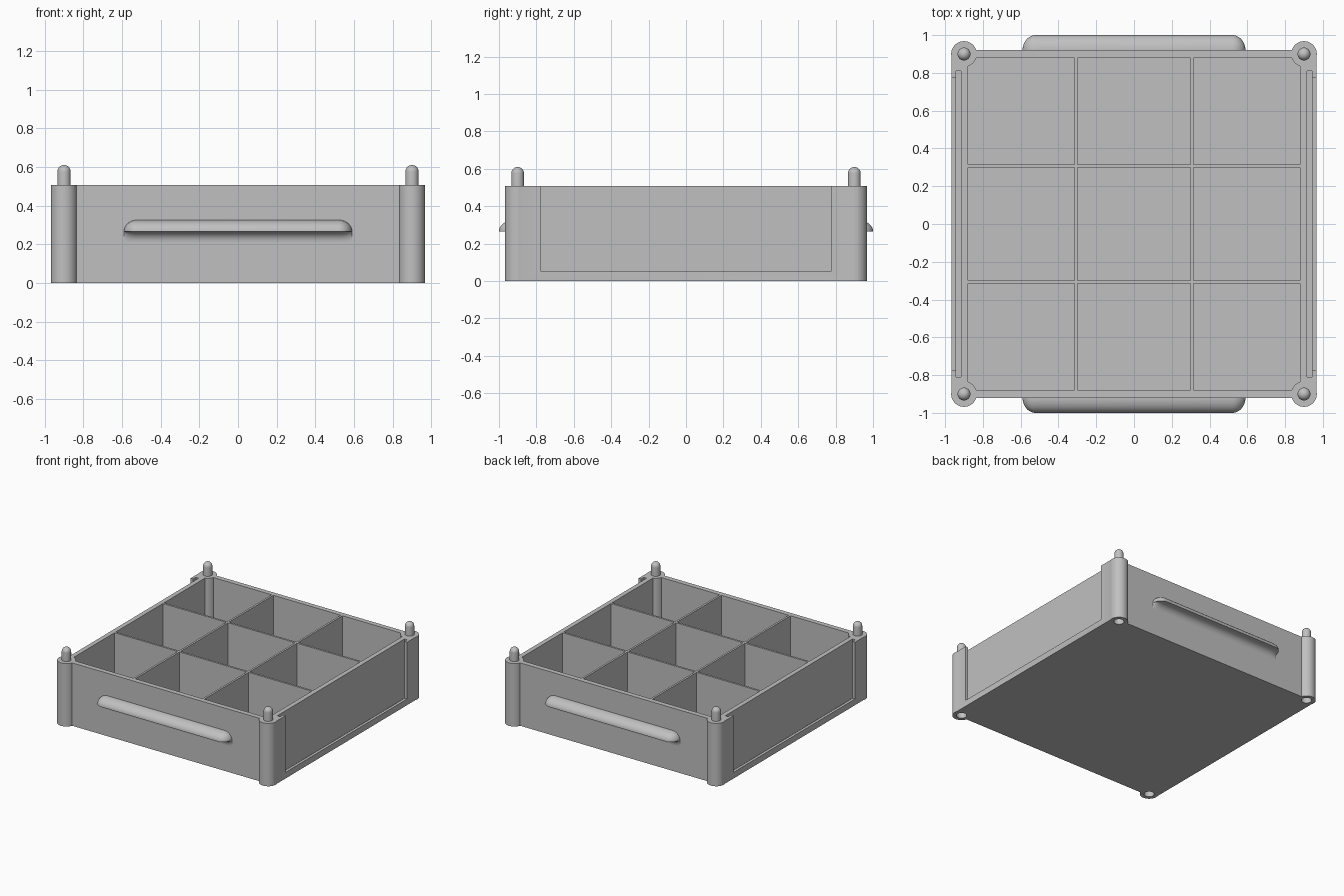
import bpy, bmesh, math

if "Cube" in bpy.data.objects:
    bpy.data.objects.remove(bpy.data.objects["Cube"], do_unlink=True)

grey = bpy.data.materials.new("light_grey")
grey.use_nodes = True
COLOR = (0.53, 0.53, 0.53, 1)
grey.diffuse_color = COLOR
grey.node_tree.nodes["Principled BSDF"].inputs["Base Color"].default_value = COLOR

HEIGHT = 0.507
WALL_X, WALL_Y, INNER = 0.965, 0.92, 0.88
FLOOR = 0.03
CORNER, POST_R = 0.9, 0.068
DIVIDER_AT, DIVIDER_T = 0.308, 0.016
corners = [(sx * CORNER, sy * CORNER) for sx in (-1, 1) for sy in (-1, 1)]


def finish(bm, name):
    bmesh.ops.recalc_face_normals(bm, faces=bm.faces)
    mesh = bpy.data.meshes.new(name)
    bm.to_mesh(mesh)
    bm.free()
    obj = bpy.data.objects.new(name, mesh)
    bpy.context.collection.objects.link(obj)
    mesh.materials.append(grey)
    return obj


def box(name, x0, x1, y0, y1, z0, z1):
    bm = bmesh.new()
    bmesh.ops.create_cube(bm, size=1)
    for v in bm.verts:
        v.co = (x1 if v.co.x > 0 else x0, y1 if v.co.y > 0 else y0, z1 if v.co.z > 0 else z0)
    return finish(bm, name)


def lathe(name, profile, x, y, steps=40):
    """Closed solid of revolution from (radius, height) points."""
    bm = bmesh.new()
    verts = [bm.verts.new((x + r, y, z)) for r, z in profile]
    edges = [bm.edges.new(pair) for pair in zip(verts, verts[1:])]
    bmesh.ops.spin(bm, geom=verts + edges, cent=(x, y, 0), axis=(0, 0, 1),
                   angle=2 * math.pi, steps=steps)
    bmesh.ops.remove_doubles(bm, verts=bm.verts, dist=1e-5)
    return finish(bm, name)


def cylinder(name, x, y, r, z0, z1):
    return lathe(name, [(0, z0), (r, z0), (r, z1), (0, z1)], x, y)


def combine(target, tool, operation):
    """Apply a boolean and discard the tool."""
    tool.hide_render = True
    mod = target.modifiers.new("combine", "BOOLEAN")
    mod.operation, mod.solver, mod.object = operation, "EXACT", tool
    bpy.ops.object.select_all(action="DESELECT")
    bpy.context.view_layer.objects.active = target
    target.select_set(True)
    bpy.ops.object.modifier_apply(modifier=mod.name)
    bpy.data.objects.remove(tool, do_unlink=True)


def smooth(obj):
    bpy.ops.object.select_all(action="DESELECT")
    bpy.context.view_layer.objects.active = obj
    obj.select_set(True)
    bpy.ops.object.shade_smooth_by_angle(angle=math.radians(35))


# Open tray with corner posts
tray = box("tray", -WALL_X, WALL_X, -WALL_Y, WALL_Y, 0, HEIGHT)
combine(tray, box("cavity", -INNER, INNER, -INNER, INNER, FLOOR, 1), "DIFFERENCE")
for x, y in corners:
    combine(tray, cylinder("post", x, y, POST_R, 0, HEIGHT), "UNION")

# Dividers forming nine compartments
half = DIVIDER_T / 2
reach, low = INNER + 0.01, FLOOR - 0.01
for s in (-1, 1):
    a, b = s * DIVIDER_AT - half, s * DIVIDER_AT + half
    combine(tray, box("divider", a, b, -reach, reach, low, HEIGHT), "UNION")
    combine(tray, box("divider", -reach, reach, a, b, low, HEIGHT), "UNION")

# Panel slots with open windows on both sides
for s in (-1, 1):
    xs = sorted((s * 0.917, s * 0.943))
    combine(tray, box("slot", *xs, -0.81, 0.81, 0.03, 1), "DIFFERENCE")
    xs = sorted((s * 0.93, s * 1.1))
    combine(tray, box("window", *xs, -0.775, 0.775, 0.05, 1), "DIFFERENCE")

# Stacking sockets under the posts
for x, y in corners:
    combine(tray, cylinder("socket", x, y, 0.038, -0.1, 0.11), "DIFFERENCE")
smooth(tray)

# Round-topped stacking pins
PIN_R, PIN_TOP = 0.034, 0.61
dome = [(PIN_R * math.cos(a), PIN_TOP - PIN_R + PIN_R * math.sin(a))
        for a in (math.pi / 2 * i / 8 for i in range(8))]
for x, y in corners:
    pin = lathe("stacking_pin", [(0, HEIGHT - 0.02), (PIN_R, HEIGHT - 0.02)] + dome + [(0, PIN_TOP)],
                x, y, 32)
    smooth(pin)


# Handle: rounded top, coved underside, rounded ends
def handle(name, side):
    length, end, depth, rise, cove, mid = 0.59, 0.07, 0.08, 0.06, 0.053, 0.266
    n = 10
    arc = [math.pi / 2 * i / n for i in range(n + 1)]
    under = [(cove * (1 - math.cos(a)), cove * (math.sin(a) - 1)) for a in arc]
    over = [(depth * math.cos(a), rise * math.sin(a)) for a in arc]
    stations = [(-(length - end) - end * math.cos(a), math.sin(a)) for a in arc]
    stations[0] = (-length, 0.02)
    stations += [(-x, s) for x, s in reversed(stations)]
    bm = bmesh.new()
    rings = []
    for x, s in stations:
        ring = [(-0.01, -cove)] + [(d * s, z) for d, z in under]
        ring += [(d * s, z * s) for d, z in over] + [(-0.01, rise * s)]
        rings.append([bm.verts.new((x, side * (WALL_Y + d), mid + z)) for d, z in ring])
    for r0, r1 in zip(rings, rings[1:]):
        for i in range(len(r0)):
            j = (i + 1) % len(r0)
            bm.faces.new((r0[i], r0[j], r1[j], r1[i]))
    bm.faces.new(rings[0])
    bm.faces.new(rings[-1])
    smooth(finish(bm, name))


handle("front_handle", -1)
handle("back_handle", 1)
